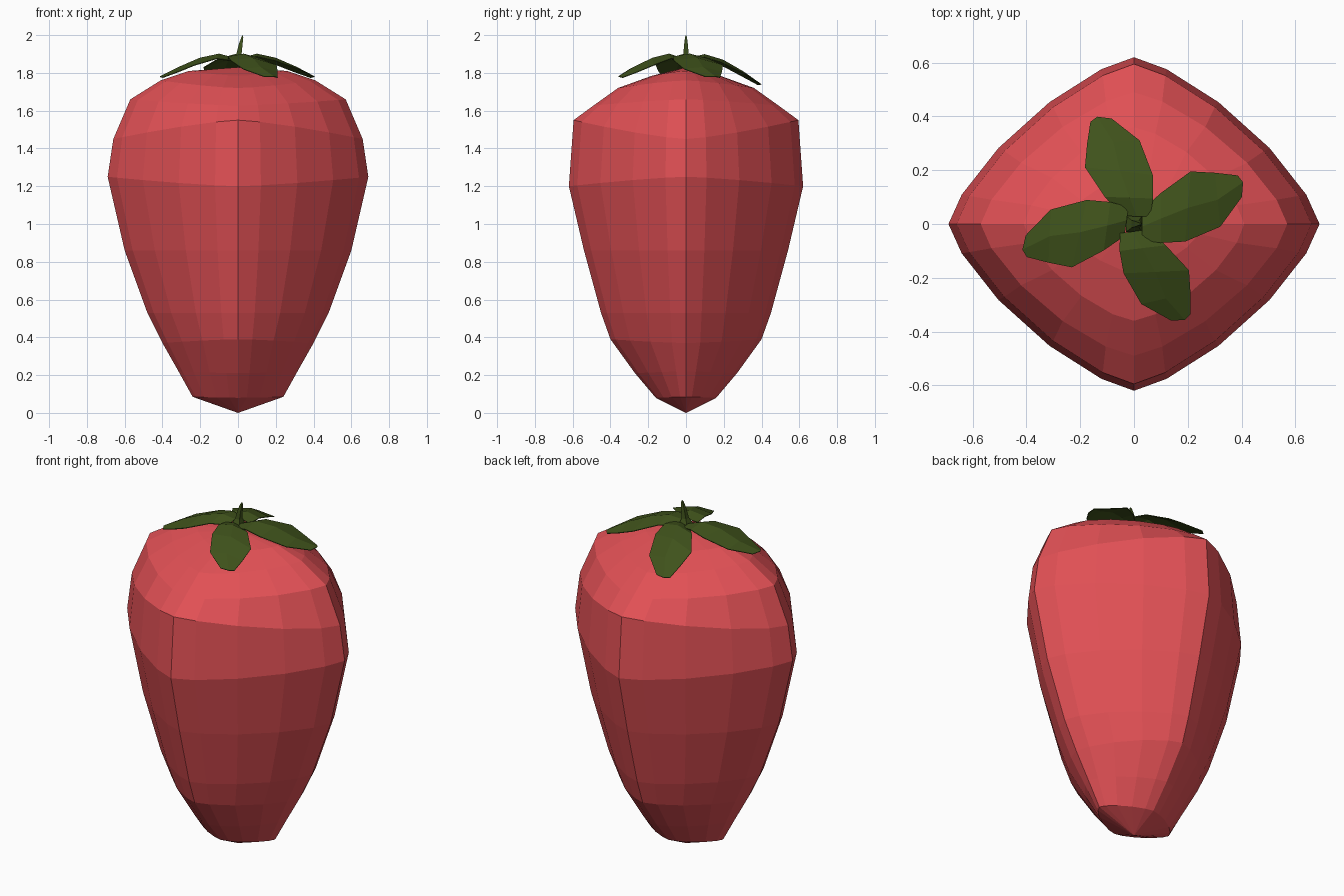
import bpy, bmesh
from math import cos, sin, pi, radians, copysign
from mathutils import Matrix

if "Cube" in bpy.data.objects:
    bpy.data.objects.remove(bpy.data.objects["Cube"])


def material(name, color):
    m = bpy.data.materials.new(name)
    m.diffuse_color = (*color, 1)
    m.use_nodes = True
    m.node_tree.nodes["Principled BSDF"].inputs["Base Color"].default_value = m.diffuse_color
    return m


def add_mesh(name, bm, mat):
    bmesh.ops.recalc_face_normals(bm, faces=bm.faces)
    me = bpy.data.meshes.new(name)
    bm.to_mesh(me)
    bm.free()
    me.materials.append(mat)
    ob = bpy.data.objects.new(name, me)
    bpy.context.collection.objects.link(ob)
    return ob


def loft(rings, bottom, top):
    """Join closed rings of points, closing both ends with a fan."""
    bm = bmesh.new()
    loops = [[bm.verts.new(p) for p in r] for r in rings]
    n = len(loops[0])
    for a, b in zip(loops, loops[1:]):
        for i in range(n):
            j = (i + 1) % n
            bm.faces.new((a[i], a[j], b[j], b[i]))
    for loop, tip in ((loops[0], bottom), (loops[-1], top)):
        v = bm.verts.new(tip)
        for i in range(n):
            bm.faces.new((loop[i], loop[(i + 1) % n], v))
    return bm


red = material("berry_red", (0.75, 0.08, 0.09))
green = material("leaf_green", (0.05, 0.085, 0.011))

# Berry body: rounded-diamond rings
# (half width x, its z, half depth y, its z, corner exponent: 1 = ellipse, 2 = diamond)
PROFILE = [
    (0.24, 0.085, 0.16, 0.08, 1.40), (0.315, 0.22, 0.27, 0.21, 1.40),
    (0.40, 0.37, 0.40, 0.39, 1.42), (0.48, 0.53, 0.45, 0.53, 1.44),
    (0.60, 0.86, 0.54, 0.86, 1.46), (0.69, 1.25, 0.62, 1.20, 1.48),
    (0.66, 1.45, 0.595, 1.55, 1.48), (0.57, 1.66, 0.49, 1.627, 1.44),
    (0.41, 1.76, 0.36, 1.72, 1.40), (0.26, 1.81, 0.18, 1.785, 1.35)]
SIDES = 20


def spow(v, e):
    return 0.0 if abs(v) < 1e-6 else copysign(abs(v) ** e, v)


rings = []
for rx, zx, ry, zy, e in PROFILE:
    ring = []
    for i in range(SIDES):
        t = 2 * pi * i / SIDES
        ring.append((rx * spow(cos(t), e), ry * spow(sin(t), e),
                     zy + (zx - zy) * cos(t) ** 2))
    rings.append(ring)
add_mesh("berry_body", loft(rings, (0, 0, 0), (0, 0, 1.83)), red)

# Leaves: cross rows of (lower edge, ridge, upper edge), pointing along +x
LEAF = [
    ((0.03, -0.06, 1.875), (0.03, -0.01, 1.88), (0.03, 0.05, 1.865)),
    ((0.10, -0.07, 1.885), (0.10, 0.02, 1.90), (0.10, 0.115, 1.875)),
    ((0.19, -0.065, 1.865), (0.20, 0.06, 1.878), (0.21, 0.195, 1.84)),
    ((0.32, -0.01, 1.82), (0.31, 0.09, 1.83), (0.30, 0.19, 1.805)),
    ((0.40, 0.10, 1.78), (0.405, 0.155, 1.78), (0.385, 0.18, 1.775))]
LEAVES = [("right_leaf", 0, 1.0, 0), ("back_leaf", 88, 0.97, -0.04),
          ("left_leaf", 172, 0.98, 0), ("front_leaf", 277, 0.93, 0)]
for name, angle, size, droop in LEAVES:
    bm = bmesh.new()
    rows = [[bm.verts.new((x * size, y * size, z + droop * (x / 0.4) ** 2))
             for x, y, z in row] for row in LEAF]
    for a, b in zip(rows, rows[1:]):
        for i in range(2):
            bm.faces.new((a[i], b[i], b[i + 1], a[i + 1]))
    bmesh.ops.rotate(bm, verts=bm.verts, cent=(0, 0, 0),
                     matrix=Matrix.Rotation(radians(angle), 3, 'Z'))
    leaf = add_mesh(name, bm, green)
    mod = leaf.modifiers.new("thickness", 'SOLIDIFY')
    mod.thickness = 0.004
    mod.offset = 0

# Stem: small square spike leaning slightly to the right
STEM = [(0.03, 1.86, 0), (0.014, 1.90, 0.005), (0.010, 1.95, 0.014), (0.005, 1.99, 0.023)]
rings = [[(lean + r * sx, r * sy, z) for sx, sy in ((-1, -1), (1, -1), (1, 1), (-1, 1))]
         for r, z, lean in STEM]
add_mesh("stem", loft(rings, (0, 0, 1.84), (0.025, 0, 2.0)), green)
